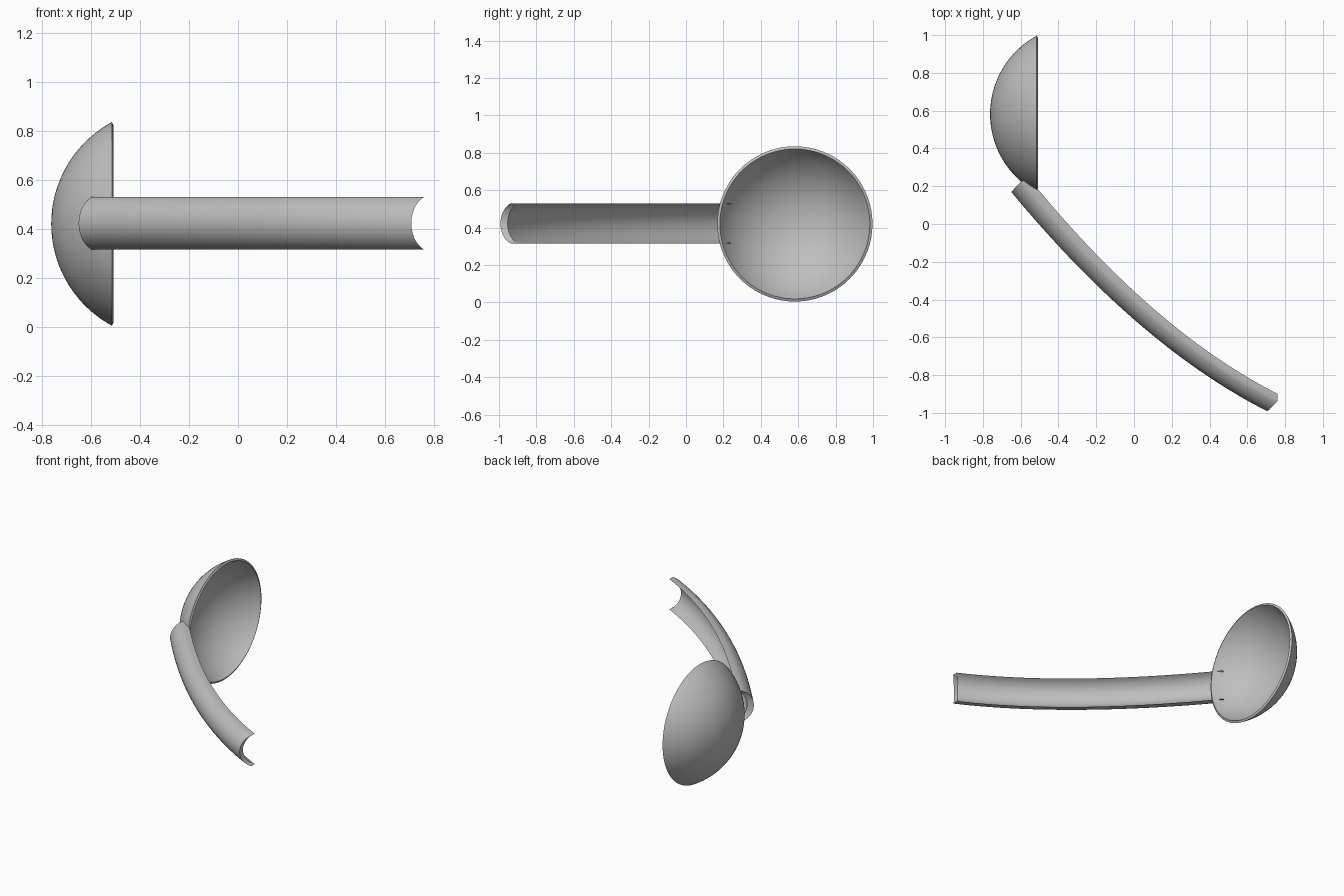
import bpy
import bmesh
import math
from mathutils import Vector

cube = bpy.data.objects.get("Cube")
if cube:
    bpy.data.objects.remove(cube, do_unlink=True)

metal = bpy.data.materials.new("grey_metal")
metal.use_nodes = True
colour = (0.52, 0.52, 0.52, 1)
metal.diffuse_color = colour
metal.node_tree.nodes["Principled BSDF"].inputs["Base Color"].default_value = colour


def finish(name, bm):
    """Turn a bmesh into a smooth shaded object that keeps its sharp rims."""
    bmesh.ops.remove_doubles(bm, verts=bm.verts, dist=1e-5)
    bmesh.ops.recalc_face_normals(bm, faces=bm.faces)
    mesh = bpy.data.meshes.new(name)
    bm.to_mesh(mesh)
    bm.free()
    mesh.materials.append(metal)
    obj = bpy.data.objects.new(name, mesh)
    bpy.context.collection.objects.link(obj)
    bpy.ops.object.select_all(action='DESELECT')
    obj.select_set(True)
    bpy.context.view_layer.objects.active = obj
    bpy.ops.object.shade_smooth_by_angle(angle=math.radians(35))


# Bowl: a thick spherical cap spun about the x direction
centre = Vector((-0.29, 0.582, 0.42))
outer_r, thickness = 0.472, 0.016
rim_angle = math.asin(0.415 / outer_r)
steps = 20
angles = [rim_angle * i / steps for i in range(steps + 1)]
profile = [(outer_r, a) for a in angles]
profile += [(outer_r - thickness, a) for a in reversed(angles)]

bm = bmesh.new()
verts = [bm.verts.new(centre + Vector((-r * math.cos(a), 0, r * math.sin(a))))
         for r, a in profile]
edges = [bm.edges.new(pair) for pair in zip(verts, verts[1:])]
bmesh.ops.spin(bm, geom=verts + edges, cent=centre, axis=(1, 0, 0),
               angle=math.tau, steps=72, use_duplicate=False)
finish("bowl", bm)

# Handle: a curved channel with an arc section carried along a bent path
start = Vector((-0.65, 0.17, 0.4225))
bend = Vector((0.03, -0.65, 0.4225))
end = Vector((0.707, -0.992, 0.4225))
depth = Vector((0.053, 0.055, 0))
wall_start = Vector((0.04, 0.018, 0))
wall_end = Vector((0.0, 0.038, 0))
half_width, arc = 0.1075, math.radians(69)
arc_steps, path_steps = 20, 32


def section(t):
    """Closed loop of points: outer arc, then inner arc backwards."""
    base = (1 - t) ** 2 * start + 2 * t * (1 - t) * bend + t * t * end
    wall = wall_start.lerp(wall_end, t)
    outer = []
    for i in range(arc_steps + 1):
        a = arc * (2 * i / arc_steps - 1)
        rise = (1 - math.cos(a)) / (1 - math.cos(arc))
        side = half_width * math.sin(a) / math.sin(arc)
        outer.append(base + depth * rise + Vector((0, 0, side)))
    inner = [p + wall for p in reversed(outer)]
    return outer + inner


bm = bmesh.new()
rings = [[bm.verts.new(p) for p in section(j / path_steps)]
         for j in range(path_steps + 1)]
count = len(rings[0])
for a, b in zip(rings, rings[1:]):
    for i in range(count):
        k = (i + 1) % count
        bm.faces.new((a[i], a[k], b[k], b[i]))
for ring in (rings[0], rings[-1]):
    for i in range(arc_steps):
        bm.faces.new((ring[i], ring[i + 1], ring[count - 2 - i], ring[count - 1 - i]))
finish("handle", bm)
